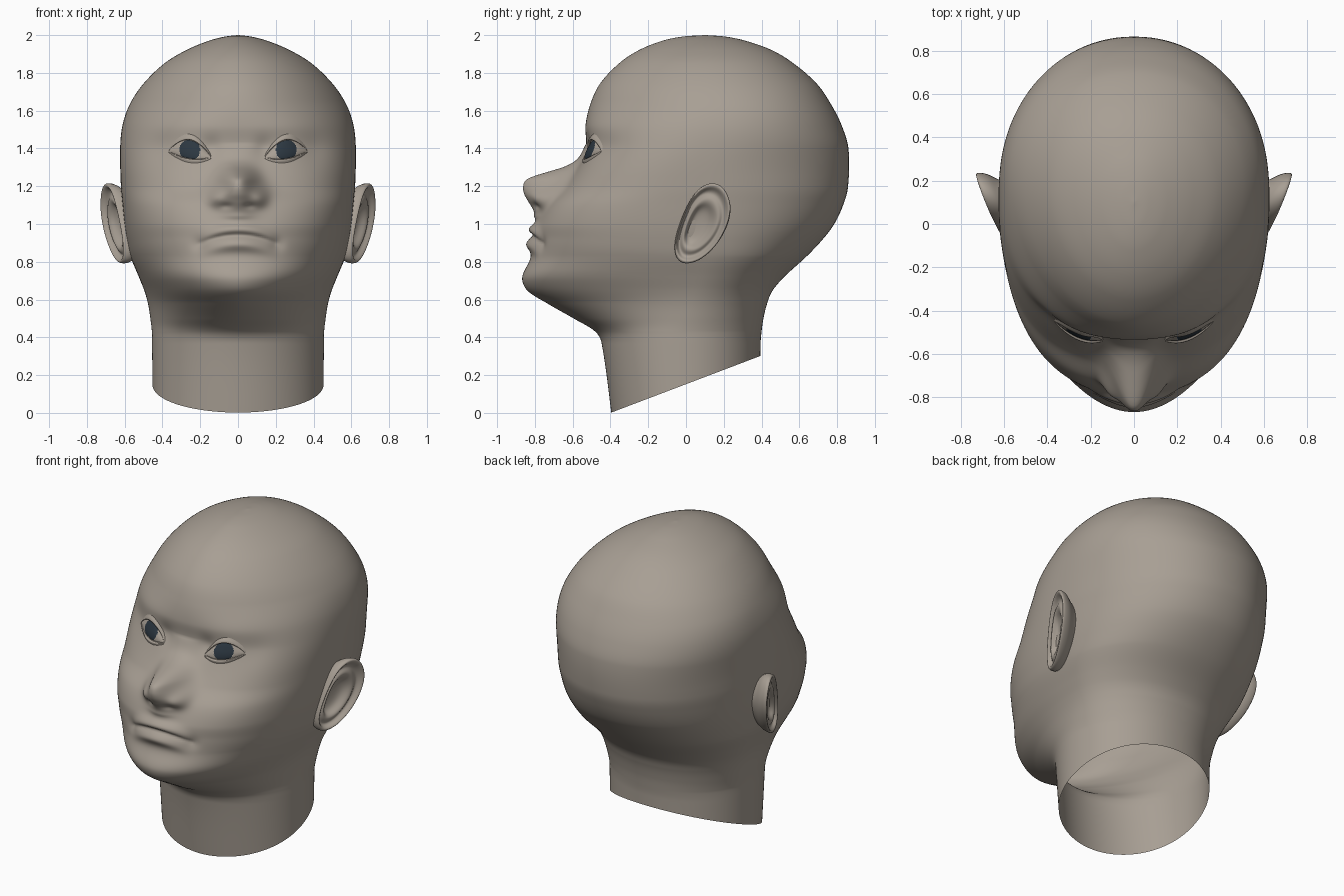
import bpy, bmesh, math
from math import sin, cos, pi, exp
from mathutils import Vector
from mathutils.bvhtree import BVHTree

if "Cube" in bpy.data.objects:
    bpy.data.objects.remove(bpy.data.objects["Cube"])


def material(name, col):
    m = bpy.data.materials.new(name)
    m.diffuse_color = (*col, 1)
    m.use_nodes = True
    m.node_tree.nodes["Principled BSDF"].inputs["Base Color"].default_value = m.diffuse_color
    return m


SKIN = material("skin", (0.39, 0.345, 0.295))
IRIS = material("dark iris", (0.025, 0.038, 0.052))


def curve(ts, ps, t):
    """Smooth interpolation of tuples ps at parameters ts."""
    n = len(ts)
    t = min(max(t, ts[0]), ts[-1])
    i = 0
    while i < n - 2 and t > ts[i + 1]:
        i += 1
    h = ts[i + 1] - ts[i]
    s = (t - ts[i]) / h

    def slope(k, c):
        a, b = max(k - 1, 0), min(k + 1, n - 1)
        return (ps[b][c] - ps[a][c]) / (ts[b] - ts[a])
    w = s * s * (3 - 2 * s)
    return [(1 - w) * ps[i][c] + w * ps[i + 1][c]
            + s * (1 - s) * h * ((1 - s) * slope(i, c) - s * slope(i + 1, c))
            for c in range(len(ps[0]))]


def finish(bm, name, mirror=False, subsurf=0):
    me = bpy.data.meshes.new(name)
    for f in bm.faces:
        f.smooth = True
    bm.to_mesh(me)
    ob = bpy.data.objects.new(name, me)
    bpy.context.collection.objects.link(ob)
    me.materials.append(SKIN)
    me.materials.append(IRIS)
    if mirror:
        ob.modifiers.new("mirror", "MIRROR").use_mirror_merge = False
    if subsurf:
        md = ob.modifiers.new("smooth", "SUBSURF")
        md.levels = md.render_levels = subsurf


def skin_rows(rows, closed):
    """Bridge rows of points with quads."""
    bm = bmesh.new()
    vs = [[bm.verts.new(p) for p in r] for r in rows]
    n = len(rows[0])
    for a, b in zip(vs, vs[1:]):
        for i in range(n if closed else n - 1):
            j = (i + 1) % n
            bm.faces.new((a[i], a[j], b[j], b[i]))
    return bm, vs


# head cross-sections: z, front y, back y, half width
RINGS = [
    (-.08, -.385, .39, .45), (.37, -.447, .395, .455), (.43, -.48, .4, .456),
    (.5, -.595, .41, .464), (.58, -.735, .43, .477), (.65, -.842, .46, .497),
    (.72, -.866, .52, .525), (.83, -.808, .64, .57), (.92, -.785, .725, .59),
    (1, -.775, .785, .602), (1.1, -.73, .832, .612), (1.2, -.64, .858, .62),
    (1.4, -.533, .86, .624), (1.52, -.532, .825, .612), (1.63, -.508, .77, .575),
    (1.74, -.457, .695, .503), (1.85, -.355, .57, .39), (1.92, -.25, .455, .275),
    (1.97, -.125, .315, .155), (1.992, -.02, .21, .07), (2, .095, .105, .004)]
# squareness of the front half by height
SQUARE = [(-.1, 1.97), (.38, 1.97), (.5, 1.78), (.62, 1.78), (.76, 2.1), (.9, 2.4),
          (1.1, 2.5), (1.4, 2.4), (1.52, 2.2), (1.66, 1.95), (2, 1.9)]
SQUARE_T = [k[0] for k in SQUARE]
# nose: z, midline y
NOSE = [(1, -.8), (1.06, -.8), (1.12, -.835), (1.16, -.857), (1.2, -.862), (1.235, -.845),
        (1.255, -.8), (1.275, -.735), (1.305, -.64), (1.345, -.575), (1.42, -.532)]
NOSE_T = [k[0] for k in NOSE]


def blob(x, z, cx, cz, sx, sz):
    return exp(-((x - cx) / sx) ** 2 - ((z - cz) / sz) ** 2)


def face_relief(x, z):
    """Depth change of the face; negative is forward."""
    x = abs(x)
    # muzzle, lips and mouth line
    d = -.03 * blob(x, z, 0, .92, .17, .1)
    zm = .942 - 1.1 * x * x
    fade = max(0, 1 - (x / .215) ** 2)
    d -= .03 * fade ** 1.3 * exp(-((z - zm - .033) / .032) ** 2)
    d -= .028 * fade ** 1.5 * exp(-((z - zm + .05) / .034) ** 2)
    d += .014 * fade ** .4 * exp(-((z - zm) / .013) ** 2)
    d += .012 * blob(x, z, .21, .895, .035, .035)
    # nose wings and nostrils
    d -= .042 * blob(x, z, .115, 1.135, .045, .045)
    d += .01 * blob(x, z, .06, 1.095, .03, .016)
    # eye sockets and soft brow
    d += .015 * blob(x, z, .14, 1.4, .05, .06)
    d += .01 * blob(x, z, .41, 1.4, .08, .08)
    d -= .006 * blob(x, z, .28, 1.52, .16, .06)
    return d


# head and neck
ts = [0]
for a, b in zip(RINGS, RINGS[1:]):
    ts.append(ts[-1] + math.sqrt(sum((a[k] - b[k]) ** 2 for k in (0, 1, 3))))
M, N = 320, 200
rows = []
for k in range(M + 1):
    z, fr, bk, hw = curve(ts, RINGS, ts[-1] * k / M)
    cy = -.01 + .11 * min(1, max(0, (z - .43) / .4))
    w = min(1, max(0, (z - 1.25) / .4))
    w = w * w * (3 - 2 * w)
    cy = (1 - w) * cy + w * ((fr + bk) / 2 + .05 * (bk - fr))
    squareness = curve(SQUARE_T, SQUARE, z)[1]
    nose = min(0, curve(NOSE_T, NOSE, z)[1] - fr) if 1 < z < 1.42 else 0
    nose *= min(1, max(0, (z - 1) / .04))
    nose_w = .085 + .027 * exp(-((z - 1.16) / .07) ** 2)
    row = []
    for i in range(N):
        u = 2 * pi * i / N - pi
        p = u - .62 * sin(u)
        front = cos(p) > 0
        depth, n = (cy - fr, squareness) if front else (bk - cy, 2.1)
        r = (abs(sin(p) / hw) ** n + abs(cos(p) / depth) ** n) ** (-1 / n)
        x, y = r * sin(p), cy - r * cos(p)
        if front and .6 < z < 1.75:
            y += face_relief(x, z) + nose * exp(-(abs(x) / nose_w) ** 2.2)
        row.append((x, y, z))
    rows.append(row)
bm, vs = skin_rows(rows, True)
bm.faces.new(vs[-1])
# slanted open neck cut
bmesh.ops.bisect_plane(bm, geom=bm.verts[:] + bm.edges[:] + bm.faces[:],
                       plane_co=(0, -.4, 0), plane_no=(0, -.3, .79), clear_inner=True)
bm.normal_update()
tree = BVHTree.FromBMesh(bm)
finish(bm, "head")


def face_y(x, z):
    return tree.ray_cast(Vector((x, -2, z)), Vector((0, 1, 0)))[0].y


# eyes: almond patches with an iris
def lids(u):
    x, z = .142 + .225 * u, 1.352 + .033 * u
    s = max(0, sin(pi * u))
    return x, z - .024 * s, z + .077 * s ** .85, s


NU, NV = 48, 32
rows = []
for j in range(NV + 1):
    row = []
    for i in range(NU + 1):
        x, lo, up, s = lids(i / NU)
        z = lo + (up - lo) * j / NV
        bulge = (s * max(0, sin(pi * j / NV))) ** .6
        row.append((x, face_y(x, z) + .003 - .018 * bulge, z))
    rows.append(row)
bm, vs = skin_rows(rows, False)
for f in bm.faces:
    c = f.calc_center_median()
    if math.hypot(c.x - .255, c.z - 1.393) < .055:
        f.material_index = 1
finish(bm, "eye", mirror=True)

# eyelids: thin ridges above and below the eye
PROFILE = [(0, -.004), (.001, -.022), (.01, -.024), (.024, -.012), (.045, .004)]
for name, side, size in (("upper_eyelid", 1, .75), ("lower_eyelid", -1, .5)):
    rows = []
    for dz, dy in PROFILE:
        row = []
        for i in range(NU + 1):
            x, lo, up, s = lids(i / NU)
            k = size * (.25 + .75 * s ** .6)
            z = (up if side > 0 else lo) + side * dz * k
            row.append((x, face_y(x, z) + dy * k, z))
        rows.append(row)
    bm, vs = skin_rows(rows[::side], False)
    finish(bm, name, mirror=True)

# ears: outline in (y, z), rings from the hollow over the rim to the back
EAR = [(.135, 1.22), (.2, 1.195), (.24, 1.1), (.224, 1), (.17, .9), (.1, .83),
       (.035, .795), (-.04, .795), (-.066, .88), (-.037, .99), (.003, 1.09), (.06, 1.185)]
EAR_RINGS = [(.1, -.055), (.42, -.05), (.55, -.016), (.68, -.01), (.78, -.03),
             (.87, -.022), (.94, .002), (1.02, 0), (1.035, -.025), (.98, -.06),
             (.84, -.09), (.7, -.16)]
rows = []
for s, dx in EAR_RINGS:
    row = []
    for y, z in EAR:
        y = .085 - .03 * max(0, 1 - s) + (y - .085) * s
        z = 1.01 - .03 * max(0, 1 - s) + (z - 1.01) * s
        row.append((.605 + .38 * (y + .05) + .06 * (z - .8) + dx, y, z))
    rows.append(row)
bm, vs = skin_rows(rows, True)
bm.faces.new(vs[0][::-1])
finish(bm, "ear", mirror=True, subsurf=2)
